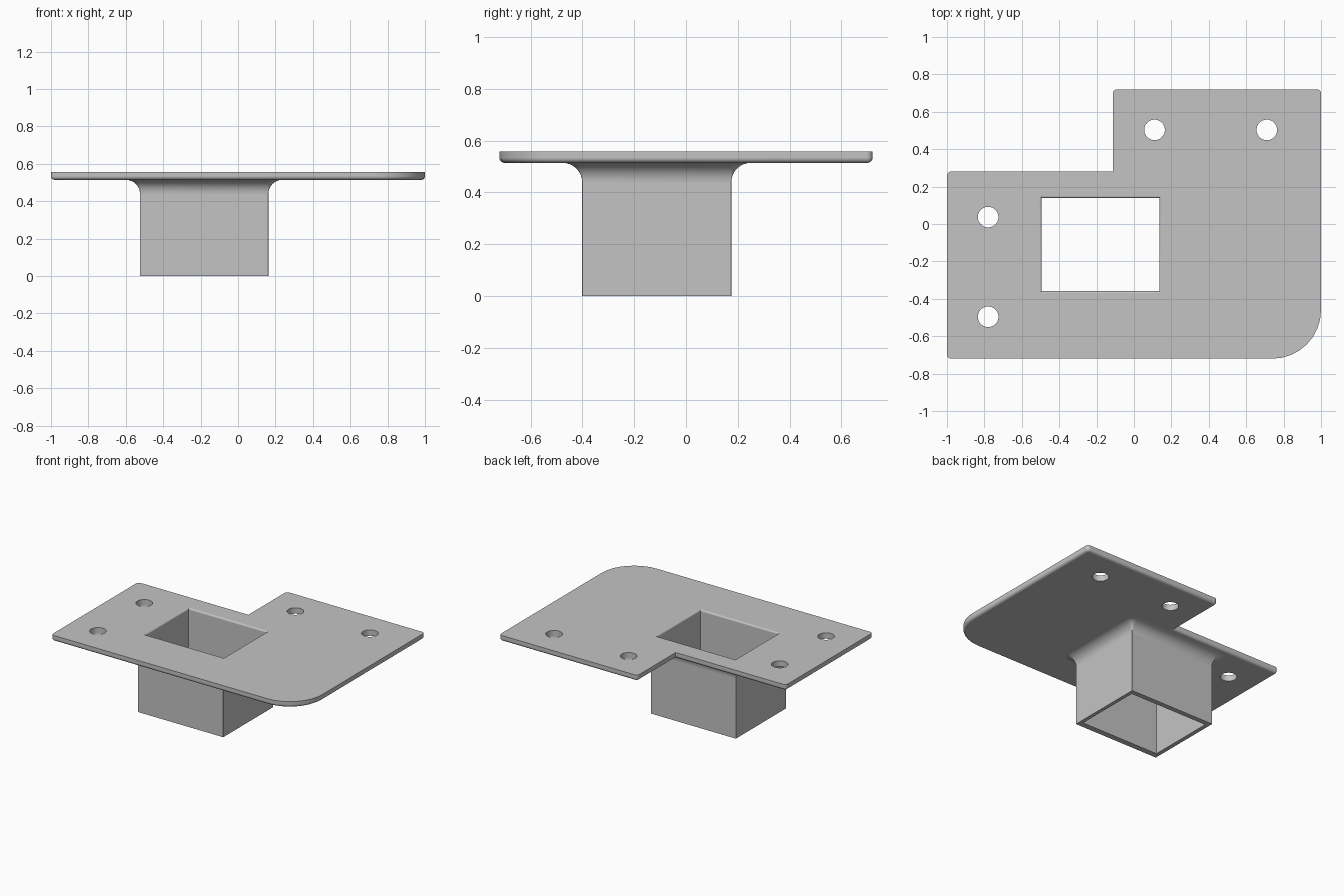
import bpy
import bmesh
from math import atan2, cos, pi, sin, radians

cube = bpy.data.objects.get("Cube")
if cube:
    bpy.data.objects.remove(cube, do_unlink=True)

TOP, UNDER = 0.557, 0.514      # plate faces
EDGE, FLARE, LIP = 0.02, 0.075, 0.012   # rounding radii
STEPS = 8


def outline(corners, z, inset=0.0):
    """Counter-clockwise loop; corner = x, y, radius, outward x sign, outward y sign."""
    points = []
    for x, y, r, sx, sy in corners:
        if r == 0:
            points.append((x - sx * inset, y - sy * inset, z))
            continue
        mid = atan2(sy, sx)
        for i in range(STEPS + 1):
            a = mid - pi / 4 + i * pi / 2 / STEPS
            points.append((x - sx * r + (r - inset) * cos(a),
                           y - sy * r + (r - inset) * sin(a), z))
    return points


def rectangle(cx, cy, hx, hy, r):
    return [(cx + sx * hx, cy + sy * hy, r, sx, sy)
            for sx, sy in ((-1, -1), (1, -1), (1, 1), (-1, 1))]


def circle(cx, cy, r, z, n=40):
    return [(cx + r * cos(2 * pi * i / n), cy + r * sin(2 * pi * i / n), z)
            for i in range(n)]


def loft(bm, loops):
    """Skin a stack of loops and return its first and last rings of edges."""
    rings = [[bm.verts.new(p) for p in loop] for loop in loops]
    for a, b in zip(rings, rings[1:]):
        for i in range(len(a)):
            j = (i + 1) % len(a)
            bm.faces.new((a[i], a[j], b[j], b[i]))
    return [[bm.edges.get((ring[i - 1], ring[i])) for i in range(len(ring))]
            for ring in (rings[0], rings[-1])]


def fill(bm, *rings):
    bmesh.ops.triangle_fill(bm, use_beauty=True, edges=[e for r in rings for e in r])


arc = [i * pi / 2 / STEPS for i in range(STEPS + 1)]
bm = bmesh.new()

# Notched plate with one large round corner and a rounded lower rim
plate = [(-1, -0.72, 0.022, -1, -1), (1, -0.72, 0.26, 1, -1),
         (1, 0.72, 0.022, 1, 1), (-0.113, 0.72, 0.004 + EDGE, -1, 1),
         (-0.113, 0.28, 0, -1, 1), (-1, 0.28, 0.022, -1, 1)]
rim = [outline(plate, UNDER + EDGE * (1 - cos(a)), EDGE * (1 - sin(a))) for a in arc]
plate_low, plate_top = loft(bm, rim + [outline(plate, TOP)])

# Bolt holes
low_rings, top_rings = [plate_low], [plate_top]
for x, y in ((0.11, 0.503), (0.71, 0.503), (-0.78, 0.037), (-0.78, -0.496)):
    low, top = loft(bm, [circle(x, y, 0.055, UNDER), circle(x, y, 0.055, TOP)])
    low_rings.append(low)
    top_rings.append(top)

# Outside of the square tube, flaring into the plate
tube = rectangle(-0.181, -0.113, 0.343, 0.288, 0.002)
flare = [outline(tube, UNDER - FLARE * (1 - sin(a)), -FLARE * (1 - cos(a))) for a in arc]
tube_low, flare_top = loft(bm, [outline(tube, 0)] + flare)
low_rings.append(flare_top)

# Inside of the tube, with a small rounded lip at the top
bore = rectangle(-0.179, -0.110, 0.315, 0.249, 0)
lip = [outline(bore, TOP - LIP * (1 - sin(a)), -LIP * (1 - cos(a))) for a in arc]
bore_low, bore_top = loft(bm, [outline(bore, 0)] + lip)
top_rings.append(bore_top)

# Flat faces
fill(bm, *top_rings)
fill(bm, *low_rings)
fill(bm, tube_low, bore_low)
bmesh.ops.recalc_face_normals(bm, faces=bm.faces)

# Smooth only the curved faces, and keep mitred corners crisp
bm.normal_update()
for f in bm.faces:
    f.smooth = max(abs(c) for c in f.normal) < 0.9999
for e in bm.edges:
    e.smooth = e.calc_face_angle(0) < radians(35)

mesh = bpy.data.meshes.new("mounting_bracket")
bm.to_mesh(mesh)
bm.free()
bracket = bpy.data.objects.new("mounting_bracket", mesh)
bpy.context.scene.collection.objects.link(bracket)

# Plain grey
grey = bpy.data.materials.new("plain_grey")
grey.use_nodes = True
colour = (0.55, 0.55, 0.55, 1)
grey.diffuse_color = colour
grey.node_tree.nodes["Principled BSDF"].inputs["Base Color"].default_value = colour
mesh.materials.append(grey)
